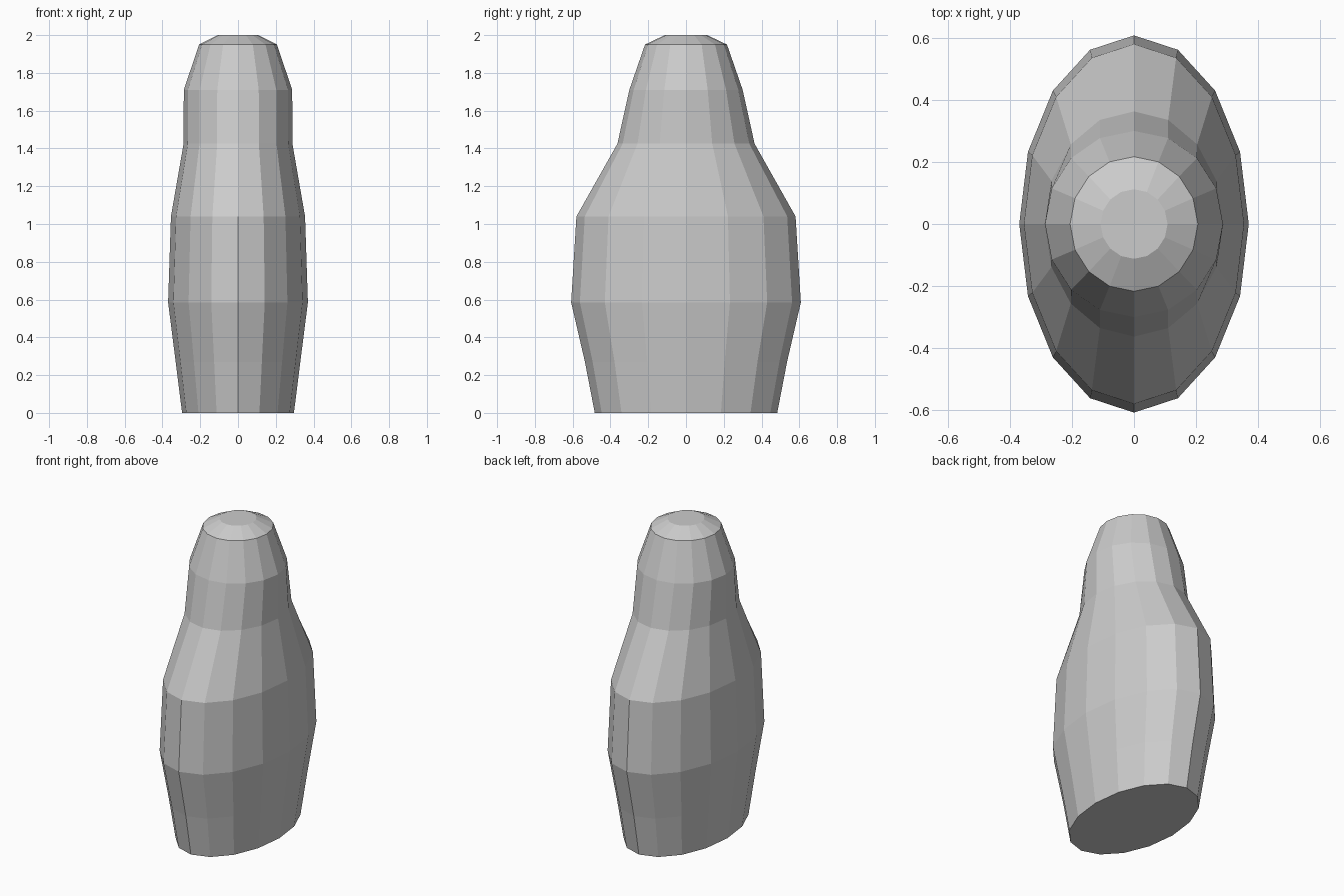
import bpy, bmesh
from math import sin, cos, pi

if "Cube" in bpy.data.objects:
    bpy.data.objects.remove(bpy.data.objects["Cube"])

SIDES = 16
# Stacked elliptical sections: height, half width, half depth
SECTIONS = [
    (0.00, 0.296, 0.483),
    (0.27, 0.330, 0.535),
    (0.585, 0.370, 0.608),
    (1.04, 0.355, 0.580),
    (1.425, 0.288, 0.363),
    (1.71, 0.287, 0.300),
    (1.95, 0.206, 0.217),
    (2.00, 0.108, 0.112),
]

# Faceted body lofted through the sections
bm = bmesh.new()
rings = []
for z, rx, ry in SECTIONS:
    angles = [2 * pi * i / SIDES for i in range(SIDES)]
    rings.append([bm.verts.new((rx * cos(a), ry * sin(a), z)) for a in angles])

for low, high in zip(rings, rings[1:]):
    for i in range(SIDES):
        j = (i + 1) % SIDES
        bm.faces.new((low[i], low[j], high[j], high[i]))

# Flat base and top
bm.faces.new(rings[0][::-1])
bm.faces.new(rings[-1])

mesh = bpy.data.meshes.new("faceted_body")
bm.to_mesh(mesh)
bm.free()
bpy.context.collection.objects.link(bpy.data.objects.new("faceted_body", mesh))
